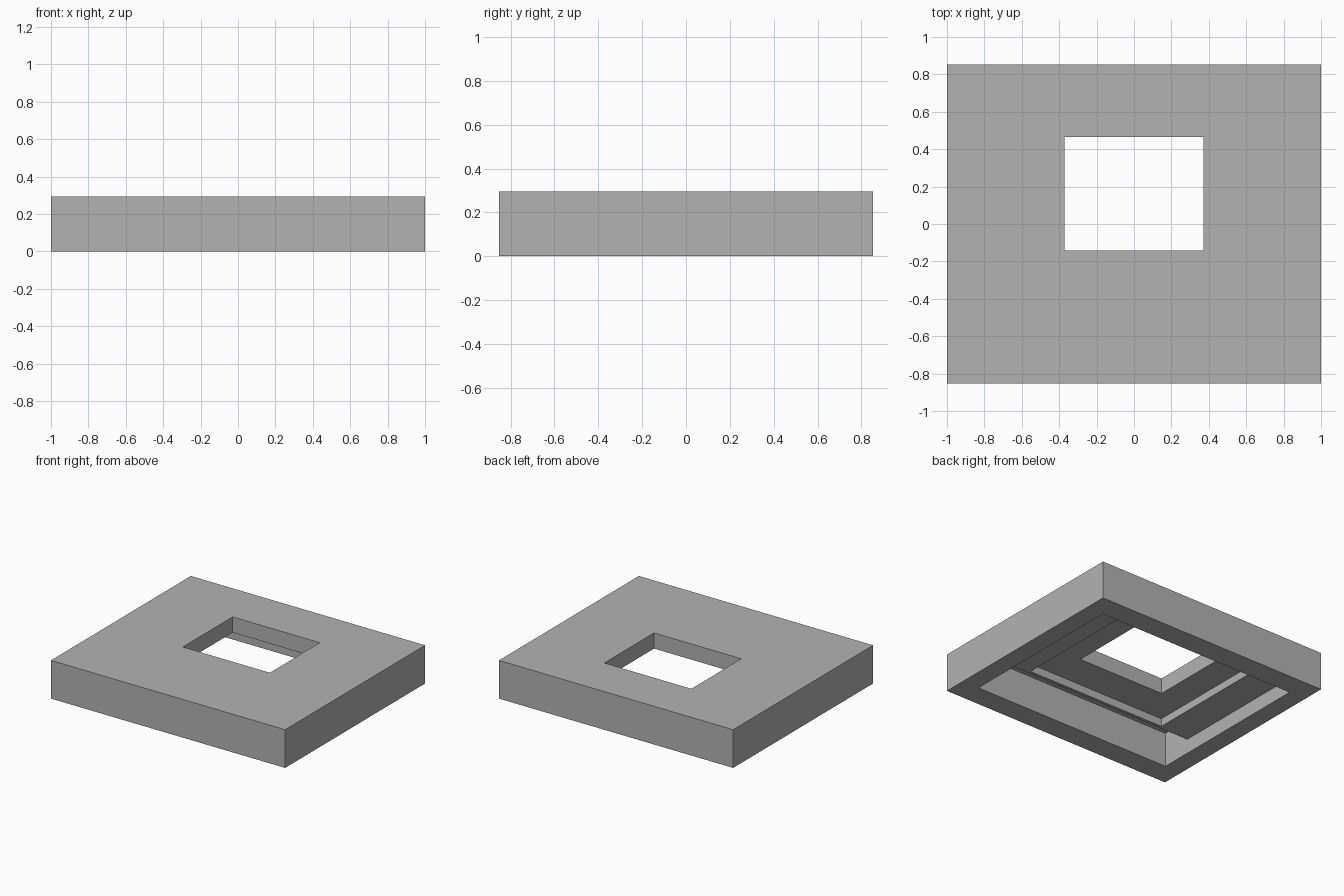
import bpy
import bmesh

if "Cube" in bpy.data.objects:
    bpy.data.objects.remove(bpy.data.objects["Cube"], do_unlink=True)

HEIGHT = 0.295
LEDGE_Z = 0.113      # underside of the wide ledge
PLATE_Z = 0.174      # underside of the plate around the window
POCKET_Z = 0.267     # ceiling of the deep front pocket
IN_X, IN_Y = 0.857, 0.678
LEDGE_Y = -0.44
LIP = 0.024

grey = bpy.data.materials.new("plain grey")
grey.use_nodes = True
colour = (0.45, 0.45, 0.45, 1)
grey.diffuse_color = colour
grey.node_tree.nodes["Principled BSDF"].inputs["Base Color"].default_value = colour


def prism(name, profile, x0, x1):
    """Extrude a side profile of (y, z) points from x0 to x1."""
    bm = bmesh.new()
    face = bm.faces.new([bm.verts.new((x0, y, z)) for y, z in profile])
    moved = bmesh.ops.extrude_face_region(bm, geom=[face])["geom"]
    verts = [v for v in moved if isinstance(v, bmesh.types.BMVert)]
    bmesh.ops.translate(bm, verts=verts, vec=(x1 - x0, 0, 0))
    bmesh.ops.recalc_face_normals(bm, faces=bm.faces)
    mesh = bpy.data.meshes.new(name)
    bm.to_mesh(mesh)
    bm.free()
    mesh.materials.append(grey)
    obj = bpy.data.objects.new(name, mesh)
    bpy.context.collection.objects.link(obj)
    return obj


def box(name, x0, x1, y0, y1, z0, z1):
    return prism(name, [(y0, z0), (y1, z0), (y1, z1), (y0, z1)], x0, x1)


# Outer case
case = box("case_cover", -1, 1, -0.853, 0.853, 0, HEIGHT)

# Hollow underside: deep at the front, shallow over the ledge
hollow = prism("hollow_cutter", [
    (-IN_Y, -0.1), (IN_Y, -0.1), (IN_Y, LEDGE_Z),
    (LEDGE_Y, LEDGE_Z), (LEDGE_Y, POCKET_Z), (-IN_Y, POCKET_Z)], -IN_X, IN_X)

# Recess in the ledge, with a thin lip at front and back
recess = box("recess_cutter", -0.6, 0.6, LEDGE_Y + LIP, IN_Y - LIP, 0.05, PLATE_Z)

# Window through the top
window = box("window_cutter", -0.372, 0.372, -0.142, 0.466, 0.02, 0.5)

cutters = [hollow, recess, window]
for cutter in cutters:
    cutter.hide_render = True
    mod = case.modifiers.new(cutter.name, 'BOOLEAN')
    mod.operation = 'DIFFERENCE'
    mod.solver = 'EXACT'
    mod.object = cutter

# Bake the cuts and drop the cutters
bpy.context.view_layer.update()
graph = bpy.context.evaluated_depsgraph_get()
case_mesh = bpy.data.meshes.new_from_object(case.evaluated_get(graph))
case.modifiers.clear()
case.data = case_mesh
case_mesh.materials.clear()
case_mesh.materials.append(grey)
for poly in case_mesh.polygons:
    poly.material_index = 0
for cutter in cutters:
    bpy.data.objects.remove(cutter, do_unlink=True)
